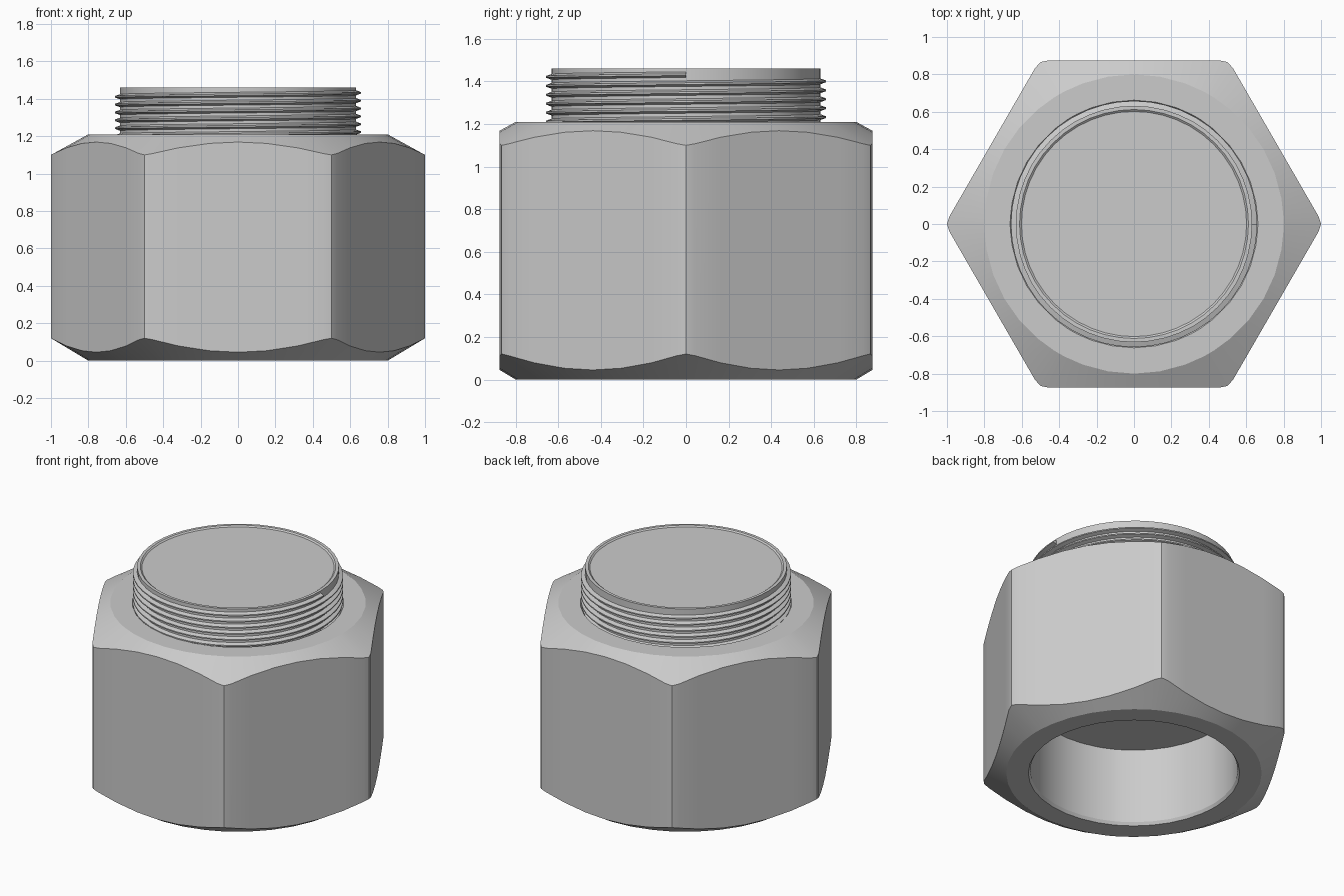
import bpy, math

if "Cube" in bpy.data.objects:
    bpy.data.objects.remove(bpy.data.objects["Cube"])


def make_object(name, verts, faces, angle=35):
    mesh = bpy.data.meshes.new(name)
    mesh.from_pydata(verts, [], faces)
    mesh.update()
    obj = bpy.data.objects.new(name, mesh)
    bpy.context.collection.objects.link(obj)
    bpy.ops.object.select_all(action='DESELECT')
    obj.select_set(True)
    bpy.context.view_layer.objects.active = obj
    bpy.ops.object.shade_smooth_by_angle(angle=math.radians(angle))
    return obj


def loft(rings, closed):
    """Quads between rings of equal length, each ring closing on itself."""
    n, m = len(rings[0]), len(rings)
    verts = [v for ring in rings for v in ring]
    faces = []
    for j in range(m if closed else m - 1):
        a, b = j * n, ((j + 1) % m) * n
        for i in range(n):
            k = (i + 1) % n
            faces.append((a + i, a + k, b + k, b + i))
    return verts, faces


def circle(angles, r, z):
    return [(r * math.cos(a), r * math.sin(a), z) for a in angles]


# Hexagonal nut: slightly rounded corners, conical chamfers, round bore
APOTHEM, NUT_TOP, BORE = 0.875, 1.21, 0.65
degs = [60 * s + d for s in range(6) for d in (-2.5, 0, 2.5, 10, 20, 30, 40, 50)]
angles = [math.radians(d) for d in degs]


def hex_radius(d):
    return min(1.0, APOTHEM / math.cos(math.radians((d % 60) - 30)))


def hex_ring(base, slope):
    ring = []
    for d, a in zip(degs, angles):
        r = hex_radius(d)
        ring.append((r * math.cos(a), r * math.sin(a), base + slope * (r - 0.8)))
    return ring


nut_rings = [
    circle(angles, BORE, 0.02),
    circle(angles, BORE + 0.012, 0),
    circle(angles, 0.8, 0),
    hex_ring(0, 0.6),
    hex_ring(NUT_TOP, -0.55),
    circle(angles, 0.8, NUT_TOP),
    circle(angles, BORE + 0.012, NUT_TOP),
    circle(angles, BORE, NUT_TOP - 0.02),
]
make_object("hex_nut", *loft(nut_rings, True), angle=25)

# Plug core: closes the bore part way up, shallow recess in its top face
N = 48
round_angles = [2 * math.pi * i / N for i in range(N)]
core_profile = [(0.65, 0.54), (0.65, 1.18), (0.632, 1.18), (0.632, 1.46),
                (0.612, 1.46), (0.602, 1.452)]
verts, faces = loft([circle(round_angles, r, z) for r, z in core_profile], False)
faces.append(tuple(reversed(range(N))))
faces.append(tuple(range(len(verts) - N, len(verts))))
make_object("bolt_core", verts, faces)

# Helical thread ridge wound around the core
PITCH, TURNS, START = 0.042, 6, 1.18
ridge = [(0.630, -0.014), (0.658, -0.004), (0.658, 0.004), (0.630, 0.014)]
verts, faces = [], []
steps = N * TURNS
for i in range(steps + 1):
    a = 2 * math.pi * i / N
    z = START + PITCH * i / N
    verts += [(r * math.cos(a), r * math.sin(a), z + dz) for r, dz in ridge]
for i in range(steps):
    for k in range(3):
        p = 4 * i + k
        faces.append((p, p + 4, p + 5, p + 1))
faces += [(0, 1, 2, 3), tuple(4 * steps + k for k in (3, 2, 1, 0))]
make_object("bolt_thread", verts, faces)
